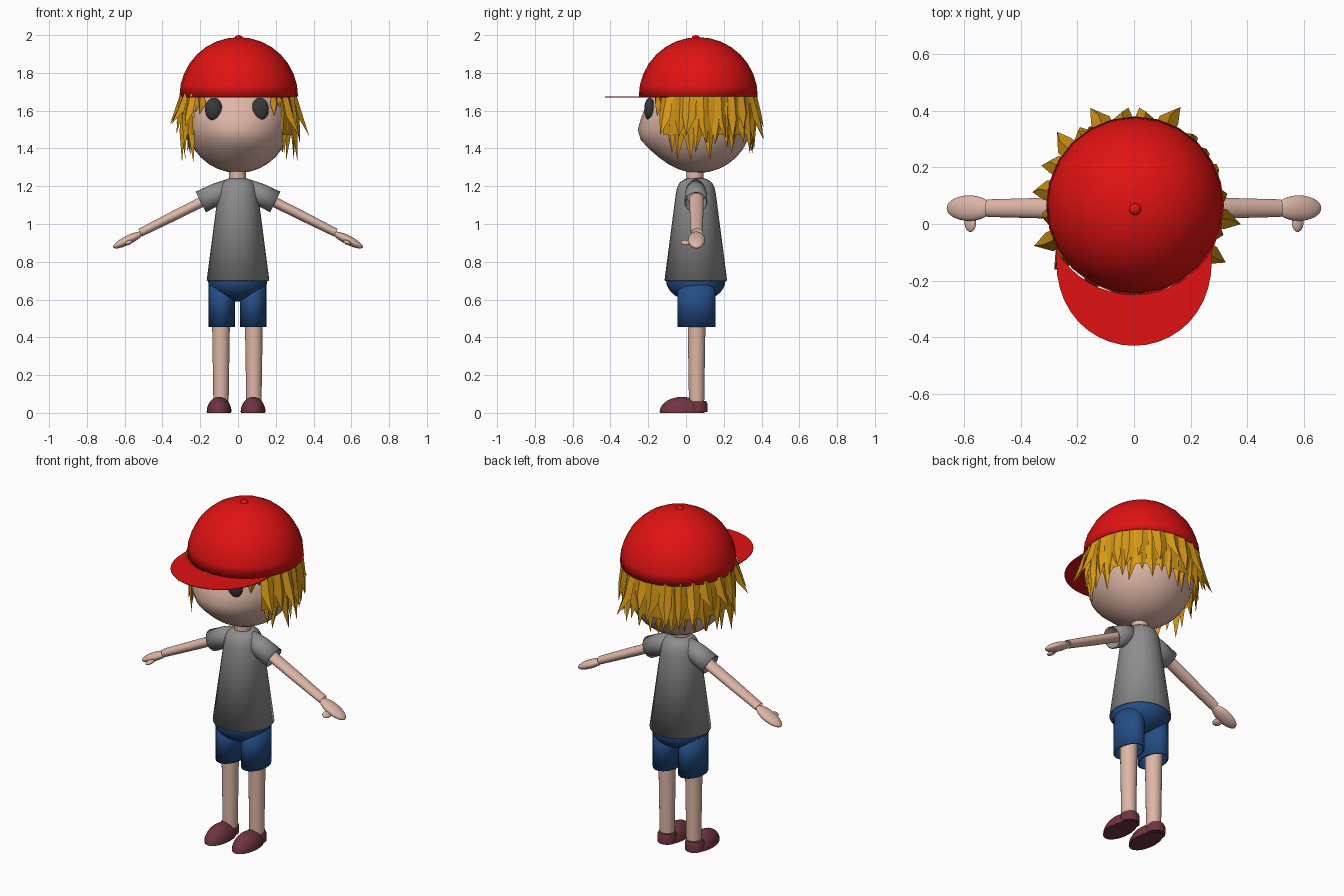
import bpy, bmesh, math, random
from mathutils import Matrix, Vector

if "Cube" in bpy.data.objects:
    bpy.data.objects.remove(bpy.data.objects["Cube"], do_unlink=True)
random.seed(4)


def material(name, r, g, b):
    m = bpy.data.materials.new(name)
    m.use_nodes = True
    m.diffuse_color = (r, g, b, 1)
    m.node_tree.nodes["Principled BSDF"].inputs["Base Color"].default_value = (r, g, b, 1)
    return m


SKIN = material("skin", 0.73, 0.47, 0.38)
RED = material("cap red", 0.75, 0.006, 0.006)
HAIR = material("hair gold", 0.68, 0.32, 0.008)
GREY = material("shirt grey", 0.27, 0.27, 0.27)
BLUE = material("shorts blue", 0.018, 0.075, 0.24)
SHOE = material("shoe maroon", 0.16, 0.035, 0.05)
EYE = material("eye grey", 0.04, 0.04, 0.04)


def finish(name, bm, mat, smooth=40, thickness=0):
    bmesh.ops.remove_doubles(bm, verts=bm.verts, dist=0.0005)
    bmesh.ops.recalc_face_normals(bm, faces=bm.faces)
    mesh = bpy.data.meshes.new(name)
    bm.to_mesh(mesh)
    bm.free()
    mesh.materials.append(mat)
    ob = bpy.data.objects.new(name, mesh)
    bpy.context.collection.objects.link(ob)
    bpy.ops.object.select_all(action='DESELECT')
    ob.select_set(True)
    bpy.context.view_layer.objects.active = ob
    if smooth:
        bpy.ops.object.shade_smooth_by_angle(angle=math.radians(smooth))
    if thickness:
        mod = ob.modifiers.new("thickness", 'SOLIDIFY')
        mod.thickness = thickness
        mod.offset = -1
    return ob


def place(loc, scale=(1, 1, 1), tilt=0):
    return Matrix.Translation(loc) @ Matrix.Rotation(tilt, 4, 'Y') @ Matrix.Diagonal((*scale, 1))


def revolve(name, profile, mat, loc, scale=(1, 1, 1), tilt=0, thickness=0, segs=24):
    """Turn a (radius, height) profile about its own z axis."""
    bm = bmesh.new()
    verts = [bm.verts.new((r, 0, z)) for r, z in profile]
    edges = [bm.edges.new(pair) for pair in zip(verts, verts[1:])]
    bmesh.ops.spin(bm, geom=verts + edges, cent=(0, 0, 0), axis=(0, 0, 1),
                   angle=math.tau, steps=segs)
    bm.transform(place(loc, scale, tilt))
    return finish(name, bm, mat, thickness=thickness)


def ellipsoid(name, mat, loc, scale, tilt=0, keep_above=None, reshape=None, thickness=0):
    bm = bmesh.new()
    bmesh.ops.create_uvsphere(bm, u_segments=24, v_segments=16, radius=1)
    if keep_above is not None:
        bmesh.ops.bisect_plane(bm, geom=bm.verts[:] + bm.edges[:] + bm.faces[:],
                               plane_co=(0, 0, keep_above), plane_no=(0, 0, 1), clear_inner=True)
    bm.transform(place(loc, scale, tilt))
    if reshape:
        for v in bm.verts:
            reshape(v.co)
    return finish(name, bm, mat, thickness=thickness)


# Head with a soft muzzle bulge
def muzzle(co):
    if co.y < 0.065:
        front = (0.065 - co.y) / 0.285
        co.y -= 0.05 * front ** 2 * math.exp(-((co.z - 1.46) / 0.10) ** 2)


ellipsoid("head", SKIN, (0, 0.065, 1.555), (0.28, 0.285, 0.285), reshape=muzzle)
revolve("neck", [(0.045, 0), (0.045, 0.14)], SKIN, (-0.002, 0.047, 1.18))

# Cap: dome, button and thin brim
ellipsoid("cap_dome", RED, (0.004, 0.065, 1.675), (0.314, 0.315, 0.314), keep_above=0, thickness=0.006)
ellipsoid("cap_button", RED, (0.004, 0.052, 1.985), (0.021, 0.021, 0.015))
bm = bmesh.new()
rim = []
for i in range(21):
    a = math.pi * i / 20
    outer = Vector((0.275 * math.cos(a), -0.12 - 0.31 * math.sin(a) ** 0.9, 1.675))
    inner = Vector((0.275 * math.cos(a), 0.065 - 0.315 * math.sin(math.acos(0.87 * math.cos(a))), 1.675))
    rim.append((bm.verts.new(outer), bm.verts.new(inner)))
for (a, b), (c, d) in zip(rim, rim[1:]):
    bm.faces.new((a, c, d, b))
finish("cap_brim", bm, RED, smooth=0, thickness=0.004)


# Hair: a band under the cap with pointed locks hanging from it
def around(angle, radius, z):
    return Vector((radius * math.sin(angle), 0.065 - radius * math.cos(angle), z))


bm = bmesh.new()


def lock(angle, width, tip_z, tip_r, base_r=0.3, top=1.69):
    drop = top - tip_z
    mid_z = top - drop * 0.55
    mid_r = base_r + (tip_r - base_r) * 0.4
    lean = random.uniform(-0.6, 0.6) * width
    p = [around(angle - width, base_r - 0.005, top), around(angle, base_r + 0.004, top),
         around(angle + width, base_r - 0.005, top),
         around(angle - width * 0.9, mid_r - 0.008, mid_z), around(angle, mid_r + 0.012, mid_z),
         around(angle + width * 0.9, mid_r - 0.008, mid_z), around(angle + lean, tip_r, tip_z)]
    v = [bm.verts.new(co) for co in p]
    for f in ((0, 1, 4, 3), (1, 2, 5, 4), (3, 4, 6), (4, 5, 6), (0, 3, 5, 2), (3, 6, 5)):
        bm.faces.new([v[k] for k in f])


for side in (-1, 1):
    for deg in (42, 49):                       # short fringe
        lock(side * math.radians(deg), 0.09, random.uniform(1.57, 1.62), 0.29, 0.295)
for i in range(25):                            # inner layer, long
    deg = 60 + 240 * i / 24
    low = 1.35 if abs(deg - 180) > 70 else 1.39
    lock(math.radians(deg), 0.13, low + random.uniform(-0.03, 0.04), random.uniform(0.27, 0.32), 0.3)
for i in range(18):                            # outer layer, flaring
    deg = 55 + 250 * i / 17 + random.uniform(-4, 4)
    lock(math.radians(deg), 0.12, random.uniform(1.42, 1.54), random.uniform(0.32, 0.385), 0.306)
finish("hair_locks", bm, HAIR, smooth=25)

bm = bmesh.new()
band = []
for i in range(33):
    a = math.radians(52 + 256 * i / 32)
    band.append([bm.verts.new(around(a, r, z)) for r, z in ((0.303, 1.7), (0.308, 1.58), (0.298, 1.47))])
for left, right in zip(band, band[1:]):
    for k in range(2):
        bm.faces.new((left[k], right[k], right[k + 1], left[k + 1]))
finish("hair_band", bm, HAIR)

# Shirt body and hips
revolve("shirt", [(0.166, 0.70), (0.106, 1.16), (0.1, 1.19), (0.085, 1.22), (0.06, 1.238), (0.04, 1.243)],
        GREY, (0, 0.052, 0), thickness=0.006)
ellipsoid("shorts_hips", BLUE, (-0.002, 0.052, 0.70), (0.157, 0.157, 0.11))

# Paired parts
for side, label in ((1, "left"), (-1, "right")):
    tilt = side * math.radians(116.6)
    ellipsoid(label + "_eye", EYE, (side * 0.123 - 0.006, -0.193, 1.608), (0.046, 0.028, 0.06))
    revolve(label + "_sleeve", [(0.045, 0), (0.058, 0.09), (0.061, 0.187)], GREY,
            (side * 0.03, 0.052, 1.2), tilt=tilt, thickness=0.006)
    revolve(label + "_arm", [(0.038, 0), (0.036, 0.2), (0.031, 0.41)], SKIN,
            (side * 0.15, 0.056, 1.138), (0.72, 1, 1), tilt)
    ellipsoid(label + "_hand", SKIN, (side * 0.582, 0.056, 0.915), (0.024, 0.045, 0.088), tilt)
    ellipsoid(label + "_thumb", SKIN, (side * 0.578, 0.005, 0.902), (0.012, 0.033, 0.022), tilt)
    revolve(label + "_shorts_leg", [(0.07, 0.455), (0.07, 0.70)], BLUE,
            (side * 0.083 - 0.003, 0.055, 0), (1, 1.43, 1), thickness=0.008)
    revolve(label + "_leg", [(0.04, 0.03), (0.049, 0.6)], SKIN, (side * 0.087 - 0.003, 0.056, 0))

    # Shoe: domed toe plus a heel block, both flat underneath
    x = side * 0.09 - 0.01
    ellipsoid(label + "_shoe", SHOE, (x, -0.02, 0.004), (0.066, 0.12, 0.081), keep_above=0)
    revolve(label + "_heel", [(0, 0.004), (0.052, 0.004), (0.053, 0.045), (0.046, 0.062), (0, 0.064)],
            SHOE, (x, 0.061, 0))
    revolve(label + "_sole", [(0, 0), (1, 0), (1, 0.005), (0, 0.005)], SHOE,
            (x, -0.02, 0), (0.064, 0.118, 1))
